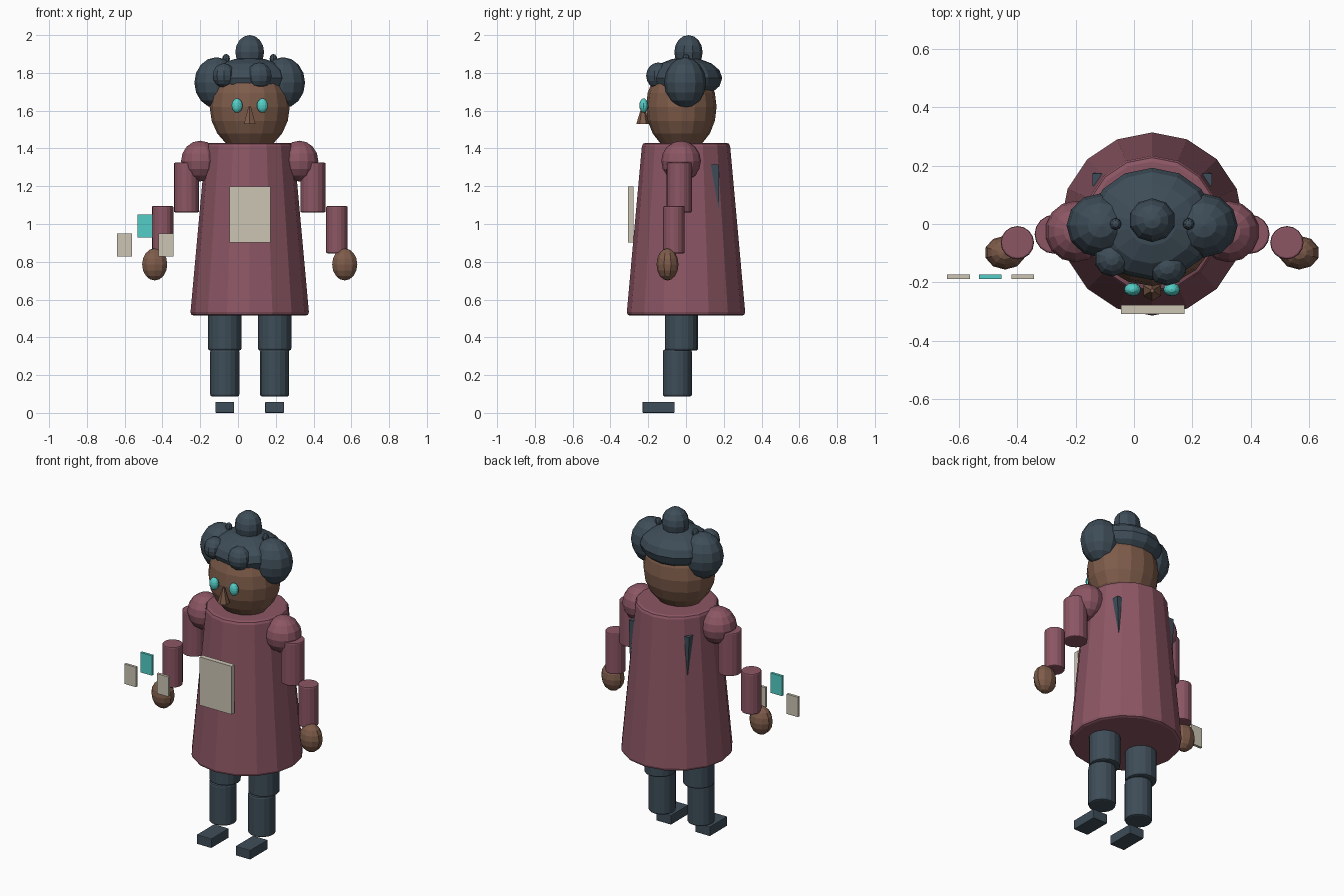
import bpy, bmesh, math
from mathutils import Vector, Matrix

if "Cube" in bpy.data.objects:
    bpy.data.objects.remove(bpy.data.objects["Cube"])

CX = 0.062  # body centre line


def material(name, rgb):
    m = bpy.data.materials.new(name)
    lin = [(c / 255 / 12.92) if c / 255 <= 0.04045 else ((c / 255 + 0.055) / 1.055) ** 2.4 for c in rgb]
    m.diffuse_color = (*lin, 1)
    m.use_nodes = True
    m.node_tree.nodes["Principled BSDF"].inputs["Base Color"].default_value = m.diffuse_color
    return m


COAT = material("plum_cloth", (140, 86, 100))
SKIN = material("brown_skin", (126, 92, 74))
DARK = material("dark_slate", (62, 77, 88))
TEAL = material("teal", (84, 206, 198))
TAN = material("pale_tan", (204, 197, 180))


def finish(name, bm, mat, bevel=0):
    me = bpy.data.meshes.new(name)
    bm.to_mesh(me)
    bm.free()
    me.materials.append(mat)
    ob = bpy.data.objects.new(name, me)
    bpy.context.collection.objects.link(ob)
    if bevel:
        b = ob.modifiers.new("soft_edge", 'BEVEL')
        b.width = bevel
        b.segments = 2
        b.limit_method = 'ANGLE'
        b.angle_limit = math.radians(50)
    return ob


def ball(name, loc, radii, mat, seg=12, rings=8):
    bm = bmesh.new()
    bmesh.ops.create_uvsphere(bm, u_segments=seg, v_segments=rings, radius=1)
    bmesh.ops.transform(bm, matrix=Matrix.Translation(loc) @ Matrix.Diagonal((*radii, 1)), verts=bm.verts)
    return finish(name, bm, mat)


def tube(name, x, y, z0, z1, r0, r1, mat, seg=16, bevel=0.0, turn=0.0):
    bm = bmesh.new()
    bmesh.ops.create_cone(bm, cap_ends=True, segments=seg, radius1=r0, radius2=r1, depth=z1 - z0)
    bmesh.ops.transform(bm, matrix=Matrix.Translation((x, y, (z0 + z1) / 2)) @ Matrix.Rotation(turn, 4, 'Z'),
                        verts=bm.verts)
    return finish(name, bm, mat, bevel)


def box(name, lo, hi, mat, bevel=0.0):
    lo, hi = Vector(lo), Vector(hi)
    bm = bmesh.new()
    bmesh.ops.create_cube(bm, size=1)
    bmesh.ops.transform(bm, matrix=Matrix.Translation((lo + hi) / 2) @ Matrix.Diagonal((*(hi - lo), 1)),
                        verts=bm.verts)
    return finish(name, bm, mat, bevel)


# Coat and front panel
tube("coat", CX, 0, 0.515, 1.43, 0.315, 0.232, COAT, 16, 0.018)
box("coat_panel", (-0.045, -0.308, 0.902), (0.172, -0.278, 1.198), TAN)

# Head and nose
ball("head", (CX, -0.025, 1.62), (0.212, 0.187, 0.24), SKIN, 16, 10)
tube("nose", CX, -0.228, 1.53, 1.622, 0.035, 0.007, SKIN, 6)

# Hair cap, top bun and forehead curls
ball("hair_cap", (CX, 0.0, 1.772), (0.215, 0.192, 0.11), DARK, 14, 8)
ball("top_bun", (CX, 0.013, 1.91), (0.08, 0.075, 0.09), DARK, 10, 8)
ball("curl_left", (-0.075, -0.118, 1.787), (0.062, 0.062, 0.064), DARK, 10, 8)
ball("curl_right", (0.113, -0.147, 1.785), (0.068, 0.064, 0.07), DARK, 10, 8)

# Paired parts
for s, side in ((-1, "left"), (1, "right")):
    ball(f"side_bun_{side}", (CX + s * 0.176, -0.005, 1.748), (0.117, 0.11, 0.135), DARK, 12, 8)
    ball(f"hair_pin_{side}", (CX + s * 0.125, 0.0, 1.875), (0.02, 0.02, 0.025), DARK, 8, 6)
    ball(f"eye_{side}", (CX + s * 0.067, -0.224, 1.627), (0.029, 0.023, 0.038), TEAL, 12, 8)

    # Arms
    ball(f"shoulder_{side}", (CX + s * 0.263, -0.026, 1.333), (0.103, 0.105, 0.108), COAT, 14, 8)
    tube(f"upper_arm_{side}", CX + s * 0.335, -0.035, 1.062, 1.325, 0.067, 0.067, COAT, 16, 0.007)
    tube(f"forearm_{side}", CX + s * 0.461, -0.064, 0.845, 1.095, 0.057, 0.057, COAT, 16, 0.007)
    ball(f"hand_{side}", (CX + s * 0.503, -0.098, 0.786), (0.07, 0.058, 0.085), SKIN, 10, 8)

    # Legs and feet
    tube(f"upper_leg_{side}", CX + s * 0.132, -0.024, 0.33, 0.6, 0.088, 0.088, DARK, 16, 0.01)
    tube(f"lower_leg_{side}", CX + s * 0.132, -0.046, 0.087, 0.335, 0.077, 0.077, DARK, 16, 0.01)
    fx = CX + s * 0.132
    box(f"foot_{side}", (fx - 0.05, -0.23, 0.0), (fx + 0.05, -0.06, 0.058), DARK, 0.004)

    # Tapered spike on the back of the coat
    spike = tube(f"back_spike_{side}", CX + s * 0.183, 0.152, 1.08, 1.315, 0.002, 0.03, DARK, 4, 0, math.pi / 4)
    for v in spike.data.vertices:
        if v.co.z < 1.2:
            v.co.x += s * 0.012
            v.co.y += 0.022

# Floating cards beside the left hand
for i, (x, z, mat) in enumerate(((-0.601, 0.889, TAN), (-0.492, 0.989, TEAL), (-0.381, 0.889, TAN))):
    box(f"card_{i + 1}", (x - 0.039, -0.188, z - 0.061), (x + 0.039, -0.172, z + 0.061), mat)
